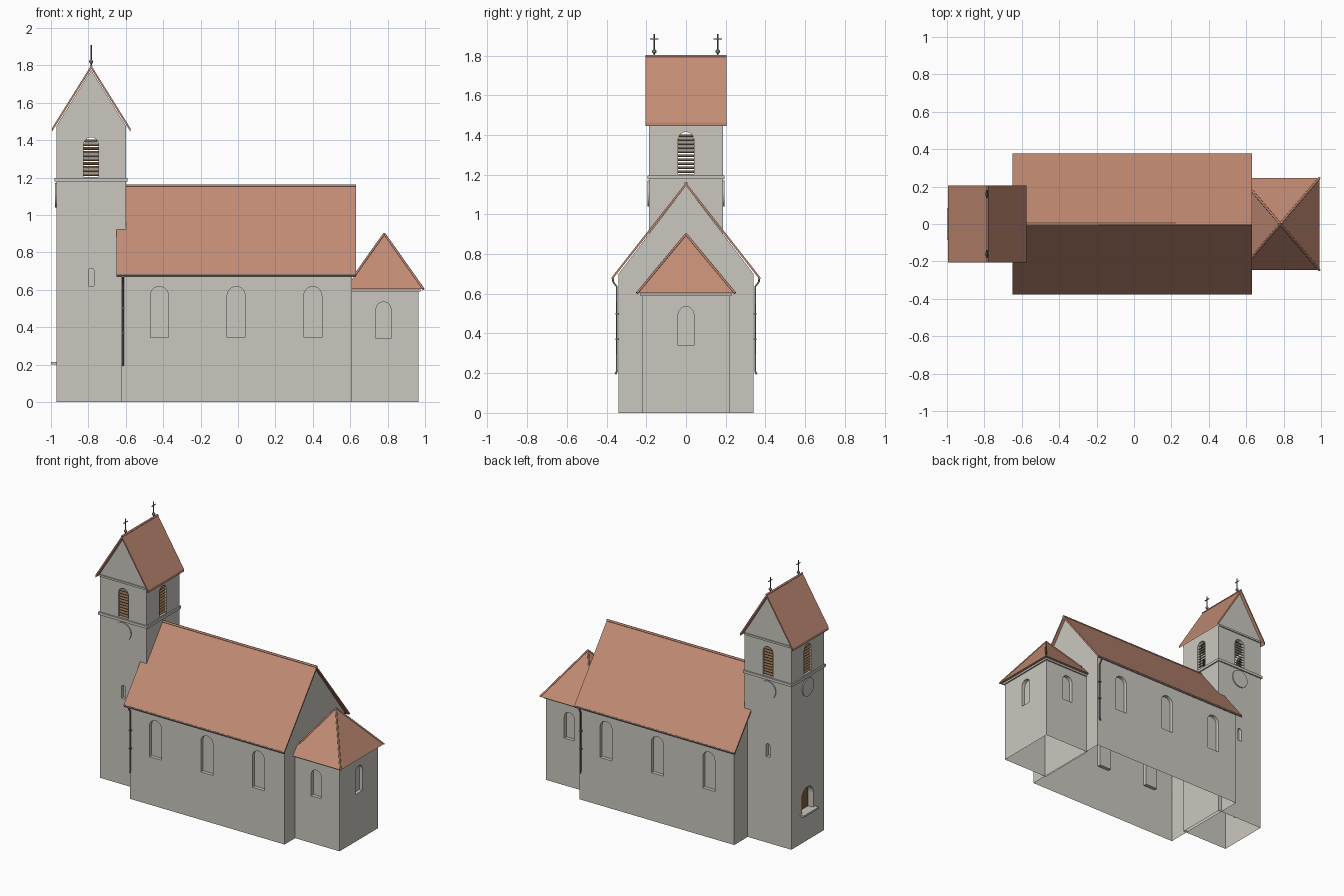
import bpy, bmesh, math
from mathutils import Matrix, Vector

if "Cube" in bpy.data.objects:
    bpy.data.objects.remove(bpy.data.objects["Cube"])


def material(name, rgb):
    m = bpy.data.materials.new(name)
    m.diffuse_color = (*rgb, 1)
    m.use_nodes = True
    m.node_tree.nodes["Principled BSDF"].inputs["Base Color"].default_value = m.diffuse_color
    return m


WALL = material("pale plaster", (0.60, 0.575, 0.53))
ROOF = material("clay tile", (0.54, 0.26, 0.175))
WOOD = material("brown wood", (0.20, 0.12, 0.06))
METAL = material("grey metal", (0.17, 0.165, 0.155))
TX = -0.785                      # tower centre
TH = 0.186                       # tower half width


def add(name, bm, mat):
    bmesh.ops.recalc_face_normals(bm, faces=bm.faces)
    me = bpy.data.meshes.new(name)
    bm.to_mesh(me)
    bm.free()
    me.materials.append(mat)
    ob = bpy.data.objects.new(name, me)
    bpy.context.collection.objects.link(ob)
    return ob


def prism(name, pts, axis, a, b, mat=WALL):
    """Extrude a (horizontal, z) outline along the x or y axis from a to b."""
    bm = bmesh.new()
    place = (lambda u, v, t: (t, u, v)) if axis == "x" else (lambda u, v, t: (u, t, v))
    f = bm.faces.new([bm.verts.new(place(u, v, a)) for u, v in pts])
    ext = bmesh.ops.extrude_face_region(bm, geom=[f])["geom"]
    d = Vector(place(0, 0, b - a))
    bmesh.ops.translate(bm, vec=d, verts=[g for g in ext if isinstance(g, bmesh.types.BMVert)])
    return add(name, bm, mat)


def box(name, x0, x1, y0, y1, z0, z1, mat=WALL):
    return prism(name, [(x0, z0), (x1, z0), (x1, z1), (x0, z1)], "y", y0, y1, mat)


def arch(c, w, z0, z1, n=10):
    r = w / 2
    top = [(c + r * math.cos(i * math.pi / n), z1 - r + r * math.sin(i * math.pi / n))
           for i in range(n + 1)]
    return [(c - r, z0), (c + r, z0)] + top


def cut(ob, cutter):
    cutter.hide_render = True
    m = ob.modifiers.new("cut", "BOOLEAN")
    m.operation, m.object, m.solver = "DIFFERENCE", cutter, "EXACT"
    dg = bpy.context.evaluated_depsgraph_get()
    me = bpy.data.meshes.new_from_object(ob.evaluated_get(dg))
    ob.modifiers.clear()
    ob.data = me
    bpy.data.objects.remove(cutter)


def open_bottom(ob):
    bm = bmesh.new()
    bm.from_mesh(ob.data)
    low = [f for f in bm.faces if all(v.co.z < 1e-4 for v in f.verts)]
    bmesh.ops.delete(bm, geom=low, context="FACES")
    bm.to_mesh(ob.data)
    bm.free()


def tube(name, pts, r, mat=METAL):
    cu = bpy.data.curves.new(name, "CURVE")
    cu.dimensions, cu.bevel_depth, cu.bevel_resolution = "3D", r, 1
    cu.use_fill_caps = True
    sp = cu.splines.new("POLY")
    sp.points.add(len(pts) - 1)
    for p, q in zip(sp.points, pts):
        p.co = (*q, 1)
    cu.materials.append(mat)
    ob = bpy.data.objects.new(name, cu)
    bpy.context.collection.objects.link(ob)
    return ob


def gable_roof(name, c, half, z_eave, z_top, t, axis, a, b):
    prism(name, [(c - half, z_eave), (c, z_top), (c + half, z_eave), (c + half, z_eave - t),
                 (c, z_top - t), (c - half, z_eave - t)], axis, a, b, ROOF)


# nave walls with three recessed windows per side
nave = prism("nave_walls", [(-.34, 0), (.34, 0), (.34, .70), (0, 1.145), (-.34, .70)],
             "x", -.623, .61)
for x in (-.42, -.01, .40):
    for s in (-1, 1):
        cut(nave, prism("cutter", arch(x, .096, .345, .617), "y", s * .315, s * .40))
open_bottom(nave)

# nave roof, ridge cap, gutters and downpipes
gable_roof("nave_roof", 0, .373, .685, 1.16, .016, "x", -.65, .63)
tube("nave_ridge_cap", [(-.60, 0, 1.157), (.63, 0, 1.157)], .008, ROOF)
for s, px in ((-1, -.615), (1, .597)):
    tube("gutter", [(-.65, s * .369, .679), (.63, s * .369, .679)], .007)
    tube("downpipe", [(px, s * .369, .68), (px, s * .367, .66), (px, s * .348, .635),
                      (px, s * .348, .21), (px, s * .356, .195)], .005)
    for z in (.37, .50):
        box("pipe_bracket", px - .008, px + .008, s * .348 - .008, s * .348 + .008,
            z - .004, z + .004, METAL)

# choir walls with windows on three sides
choir = box("choir_walls", .60, .965, -.22, .22, 0, .61)
for s in (-1, 1):
    cut(choir, prism("cutter", arch(.778, .08, .34, .535), "y", s * .195, s * .30))
cut(choir, prism("cutter", arch(0, .08, .34, .535), "x", .94, 1.05))
open_bottom(choir)
box("choir_cornice", .60, .975, -.23, .23, .59, .604)

# choir pyramid roof with hip caps
bm = bmesh.new()
apex = Vector((.782, 0, .90))
corners = [Vector((.782 + sx * .21, sy * .247, .603))
           for sx, sy in ((-1, -1), (1, -1), (1, 1), (-1, 1))]
bv = [bm.verts.new(c) for c in corners]
av = bm.verts.new(apex)
bm.faces.new(bv)
for i in range(4):
    bm.faces.new((bv[i], bv[(i + 1) % 4], av))
add("choir_roof", bm, ROOF)
for c in corners:
    start = c if c.x > .782 else c.lerp(apex, .25)
    tube("choir_hip_cap", [start, apex], .006, ROOF)

# tower walls with gables on front and back
tower = prism("tower_walls", [(TX - TH, 0), (TX + TH, 0), (TX + TH, 1.475), (TX, 1.775),
                              (TX - TH, 1.475)], "y", -TH, TH)
cut(tower, box("cutter", TX - .155, TX + .155, -.155, .155, 1.195, 1.44))      # belfry chamber
cut(tower, prism("cutter", arch(TX, .08, 1.203, 1.415), "y", -.3, .3))
cut(tower, prism("cutter", arch(0, .08, 1.203, 1.415), "x", TX - .3, TX + .3))
for s in (-1, 1):
    cut(tower, prism("cutter", arch(TX, .03, .62, .715), "y", s * .16, s * .3))
cut(tower, prism("cutter", arch(0, .13, .21, .385), "x", -1.1, TX - TH + .05))
open_bottom(tower)

# west door leaf and its projecting step
prism("door", arch(0, .13, .21, .385), "x", TX - TH + .042, TX - TH + .05, WOOD)
box("door_step", -1.0, TX - TH + .01, -.085, .085, .20, .213)

# tower cornice ring
cornice = box("tower_cornice", TX - .195, TX + .195, -.195, .195, 1.178, 1.197)
cut(cornice, box("cutter", TX - .18, TX + .18, -.18, .18, 1.1, 1.3))
for s in (-1, 1):
    box("gable_band", TX - TH, TX + TH, s * TH, s * (TH + .008), 1.455, 1.468)

# louvre slats and round clock discs, turned around the tower
for k in range(4):
    turn = Matrix.Translation((TX, 0, 0)) @ Matrix.Rotation(k * math.pi / 2, 4, "Z")
    bm = bmesh.new()
    for i in range(10):
        z = 1.215 + i * .02
        hw = .04 if z < 1.375 else math.sqrt(max(.04 ** 2 - (z - 1.375) ** 2, .0001))
        bmesh.ops.create_cube(bm, size=1, matrix=turn @ Matrix.Translation((0, -TH + .016, z))
                              @ Matrix.Rotation(math.radians(35), 4, "X")
                              @ Matrix.Diagonal((2 * hw, .019, .004, 1)))
    add("belfry_louvres", bm, WOOD)
    if k != 1:                       # the nave side carries no clock
        bm = bmesh.new()
        bmesh.ops.create_cone(bm, cap_ends=True, segments=32, radius1=.065, radius2=.065,
                              depth=.008, matrix=turn @ Matrix.Translation((0, -TH - .003, 1.105))
                              @ Matrix.Rotation(math.pi / 2, 4, "X"))
        add("clock_disc", bm, WALL)

# tower roof, ridge cap and two ridge crosses
gable_roof("tower_roof", TX, .21, 1.463, 1.80, .018, "y", -.205, .205)
tube("tower_ridge_cap", [(TX, -.205, 1.797), (TX, .205, 1.797)], .007, ROOF)
for y in (-.16, .16):
    tube("cross_post", [(TX, y, 1.79), (TX, y, 1.908)], .0035)
    tube("cross_arm", [(TX, y - .021, 1.883), (TX, y + .021, 1.883)], .0035)
    bm = bmesh.new()
    bmesh.ops.create_uvsphere(bm, u_segments=12, v_segments=8, radius=.011,
                              matrix=Matrix.Translation((TX, y, 1.82)))
    for f in bm.faces:
        f.smooth = True
    add("cross_ball", bm, METAL)
